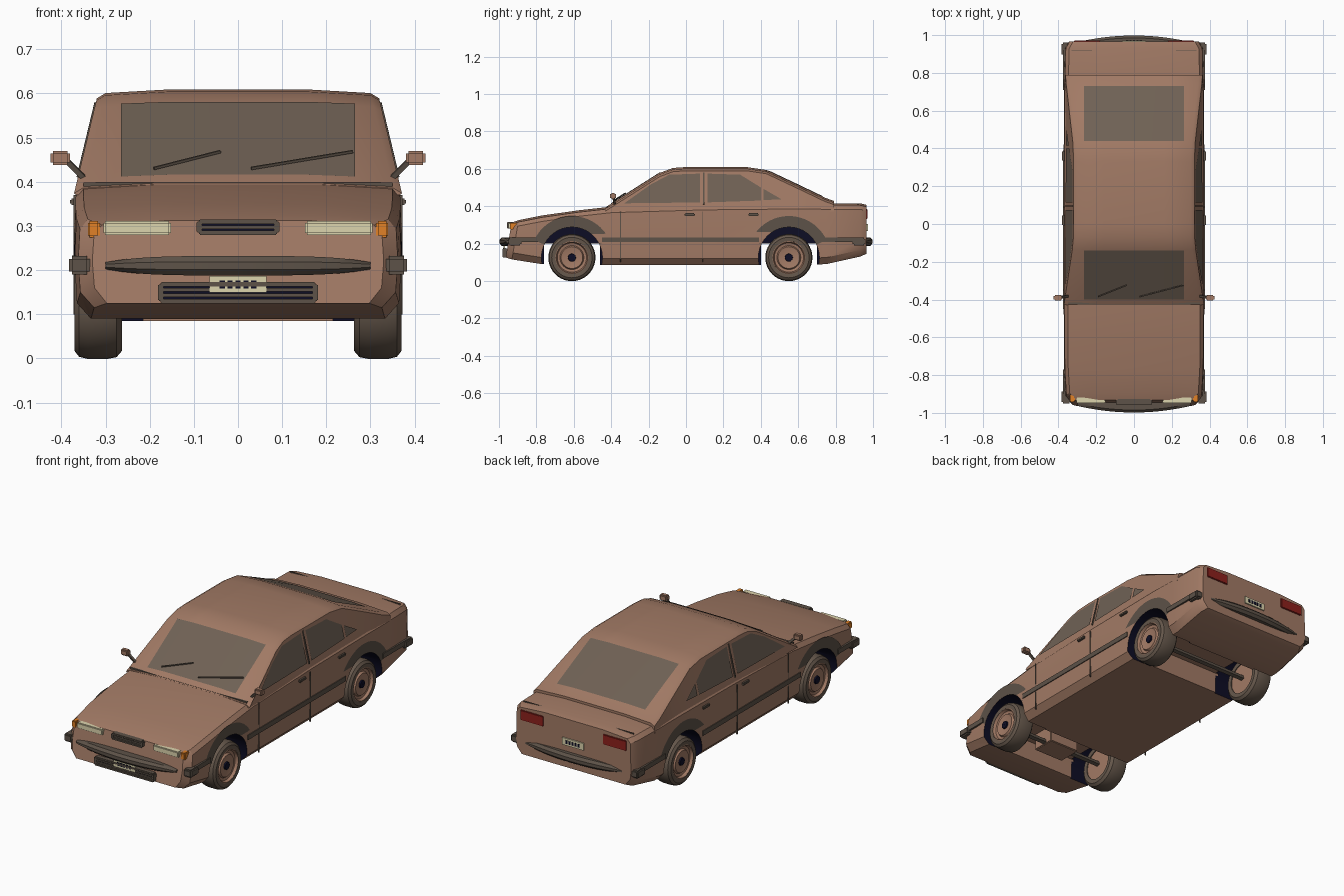
import bpy, bmesh, math
from mathutils import Vector

old = bpy.data.objects.get("Cube")
if old:
    bpy.data.objects.remove(old, do_unlink=True)


def material(name, rgb):
    m = bpy.data.materials.new(name)
    m.use_nodes = True
    m.diffuse_color = (*rgb, 1)
    m.node_tree.nodes["Principled BSDF"].inputs["Base Color"].default_value = (*rgb, 1)
    return m


PAINT = material("brown paint", (0.36, 0.195, 0.13))
GLASS = material("smoked glass", (0.16, 0.12, 0.09))
TRIM = material("dark trim", (0.11, 0.085, 0.065))
RUBBER = material("tyre rubber", (0.13, 0.095, 0.07))
NAVY = material("navy black", (0.004, 0.004, 0.018))
CREAM = material("cream lamp", (0.72, 0.66, 0.42))
ORANGE = material("orange indicator", (0.75, 0.22, 0.02))
RED = material("red lamp", (0.27, 0.015, 0.012))


def make(name, verts, faces, mat, smooth=True, bevel=0, thick=0):
    me = bpy.data.meshes.new(name)
    bm = bmesh.new()
    vs = [bm.verts.new(v) for v in verts]
    for f in faces:
        bm.faces.new([vs[i] for i in f])
    if thick:
        bmesh.ops.solidify(bm, geom=bm.faces[:], thickness=thick)
    bmesh.ops.recalc_face_normals(bm, faces=bm.faces[:])
    if bevel:
        bmesh.ops.bevel(bm, geom=bm.edges[:], offset=bevel, segments=2, affect='EDGES')
    bm.to_mesh(me)
    bm.free()
    me.materials.append(mat)
    ob = bpy.data.objects.new(name, me)
    bpy.context.collection.objects.link(ob)
    if smooth:
        smooth_shade(ob)
    return ob


def smooth_shade(ob):
    bpy.ops.object.select_all(action='DESELECT')
    ob.select_set(True)
    bpy.context.view_layer.objects.active = ob
    bpy.ops.object.shade_smooth_by_angle(angle=math.radians(30))


def loft(name, rings, mat, closed=False, **kw):
    n, m = len(rings[0]), len(rings)
    faces = [(i * n + j, i * n + (j + 1) % n, (i + 1) % m * n + (j + 1) % n, (i + 1) % m * n + j)
             for i in range(m if closed else m - 1) for j in range(n)]
    if not closed:
        faces += [tuple(range(n)), tuple(range((m - 1) * n, m * n))]
    return make(name, [p for r in rings for p in r], faces, mat, **kw)


def box(name, x, y, z, mat, bevel=0):
    ring = lambda yy: [(x[0], yy, z[0]), (x[1], yy, z[0]), (x[1], yy, z[1]), (x[0], yy, z[1])]
    return loft(name, [ring(y[0]), ring(y[1])], mat, smooth=bevel > 0, bevel=bevel)


def bar(name, a, b, r, mat):
    a, b = Vector(a), Vector(b)
    u = (b - a).cross(Vector((0, 1, 0.3))).normalized()
    v = (b - a).normalized().cross(u)
    return loft(name, [[p + r * (u * i + v * j) for i, j in ((1, 1), (-1, 1), (-1, -1), (1, -1))]
                       for p in (a, b)], mat, smooth=False)


def lathe(name, profile, centre, side, mat, seg=40):
    cy, cz = centre
    rings = [[(side * x, cy + r * math.cos(t), cz + r * math.sin(t)) for x, r in profile]
             for t in (math.tau * k / seg for k in range(seg))]
    return loft(name, rings, mat, closed=True)


def interp(table, y):
    for (a, p), (b, q) in zip(table, table[1:]):
        if y <= b:
            return p + (q - p) * (y - a) / (b - a)
    return table[-1][1]


def mirrored(half):
    return half + [(-x, y, z) for x, y, z in reversed(half)]


AXLES = ((-0.61, 0.125), (0.55, 0.125))

# Lower body: stations of y, half width, bottom, shoulder height
STATIONS = [(-0.965, 0.33, 0.125, 0.305), (-0.93, 0.362, 0.115, 0.318), (-0.77, 0.37, 0.09, 0.343),
            (-0.58, 0.372, 0.085, 0.37), (-0.4, 0.372, 0.085, 0.39), (0.1, 0.372, 0.085, 0.405),
            (0.6, 0.372, 0.085, 0.41), (0.75, 0.37, 0.09, 0.408), (0.93, 0.365, 0.13, 0.408),
            (0.965, 0.345, 0.145, 0.4)]
rings = []
for y, w, b, t in STATIONS:
    lean = 0.17 if y < -0.9 else 0
    half = [(w * 0.9, b), (w - 0.005, b + 0.035), (w, 0.22), (w - 0.004, t - 0.025),
            (w - 0.022, t - 0.003), (w * 0.5, t + 0.007)]
    rings.append(mirrored([(x, y + lean * (z - 0.12), z) for x, z in half]))
body = loft("body", rings, PAINT, smooth=False)

# Wheel wells and underside recesses
for i, (y, z) in enumerate(AXLES):
    cutters = [box("recess_cutter", (-0.23, 0.23), (y - 0.15, y + 0.15), (0, 0.2), PAINT)]
    for s in (-1, 1):
        circle = [(y + 0.163 * math.cos(k * math.tau / 40), z + 0.163 * math.sin(k * math.tau / 40))
                  for k in range(40)]
        cutters.append(loft("well_cutter", [[(s * x, p, q) for p, q in circle] for x in (0.215, 0.5)], NAVY))
    for c in cutters:
        c.hide_render = True
        c.hide_set(True)
        mod = body.modifiers.new("cut", 'BOOLEAN')
        mod.operation, mod.solver, mod.object = 'DIFFERENCE', 'EXACT', c
dg = bpy.context.evaluated_depsgraph_get()
cut = bpy.data.meshes.new_from_object(body.evaluated_get(dg))
body.modifiers.clear()
body.data = cut
for ob in [o for o in bpy.data.objects if "cutter" in o.name]:
    bpy.data.objects.remove(ob, do_unlink=True)
cut.materials.clear()
cut.materials.append(PAINT)
cut.materials.append(NAVY)
for f in cut.polygons:
    c = f.center
    near = min(math.hypot(c.y - y, c.z - z) for y, z in AXLES)
    f.material_index = int(near < 0.166 and 0.21 < abs(c.x) < 0.352)
smooth_shade(body)

# Cabin shell
ROOF = [(-0.43, 0.386), (-0.14, 0.57), (-0.07, 0.596), (0.0, 0.601), (0.33, 0.6), (0.43, 0.585),
        (0.6, 0.505), (0.74, 0.438), (0.79, 0.42)]
side_x = lambda z: 0.365 - 0.24 * (z - 0.4)
rings = []
for y, t in ROOF:
    w = side_x(t - 0.012)
    rings.append(mirrored([(0.366, y, 0.37), (w, y, t - 0.012), (w - 0.02, y, t), (w * 0.5, y, t + 0.008)]))
loft("cabin", rings, PAINT)

# Windscreen and rear window, following the crown of the roof
def top_glass(name, ys):
    xs = (-0.265, -0.16, 0.16, 0.265)
    verts = [(x, y, interp(ROOF, y) + (0.011 if abs(x) < 0.2 else 0.007)) for y in ys for x in xs]
    faces = [(r * 4 + k, r * 4 + k + 1, r * 4 + k + 5, r * 4 + k + 4)
             for r in range(len(ys) - 1) for k in range(3)]
    make(name, verts, faces, GLASS, thick=0.006)


top_glass("windscreen", (-0.4, -0.14))
top_glass("rear_window", (0.44, 0.6, 0.73))
for a, b in (((-0.19, -0.385), (-0.04, -0.325)), ((0.03, -0.385), (0.26, -0.325))):
    bar("wiper", *[(x, y, interp(ROOF, y) + 0.016) for x, y in (a, b)], 0.003, TRIM)

# Side windows, seams, handles, mirrors, stripes and arches
WINDOWS = {"front_side_window": [(-0.33, 0.415), (-0.19, 0.515), (-0.09, 0.568), (0.075, 0.574), (0.075, 0.42)],
           "rear_side_window": [(0.115, 0.42), (0.115, 0.574), (0.29, 0.568), (0.4, 0.5), (0.4, 0.43)],
           "quarter_window": [(0.415, 0.432), (0.415, 0.492), (0.51, 0.437)]}
for s in (-1, 1):
    for name, pts in WINDOWS.items():
        make(name, [(s * (side_x(z) + 0.002), y, z) for y, z in pts], [range(len(pts))], GLASS,
             smooth=False, thick=0.004)
    bar("pillar_seam", (s * side_x(0.41), 0.095, 0.41), (s * side_x(0.58), 0.095, 0.58), 0.003, TRIM)
    span = sorted((s * 0.366, s * 0.376))
    for y in (0.02, 0.36):
        box("door_handle", sorted((s * 0.362, s * 0.38)), (y - 0.027, y + 0.027), (0.348, 0.362), TRIM, 0.003)
    for y in (-0.35, 0.09):
        box("door_seam", sorted((s * 0.366, s * 0.3728)), (y - 0.002, y + 0.002), (0.1, 0.37), TRIM)
    for ys in ((-0.9, -0.77), (-0.45, 0.39), (0.71, 0.92)):
        box("side_stripe", span, ys, (0.207, 0.233), TRIM)
    box("mirror", sorted((s * 0.38, s * 0.425)), (-0.405, -0.375), (0.438, 0.47), PAINT, 0.006)
    bar("mirror_stalk", (s * 0.345, -0.38, 0.405), (s * 0.388, -0.388, 0.448), 0.006, TRIM)
    for name, y in (("front_bumper_end", -0.915), ("rear_bumper_end", 0.925)):
        box(name, sorted((s * 0.335, s * 0.383)), (y - 0.035, y + 0.035), (0.19, 0.232), TRIM, 0.007)
    for cy, cz in AXLES:
        n = 24
        arc = [math.radians(25 + 130 * k / n) for k in range(n + 1)]
        verts = [(s * 0.371, cy + r * math.cos(t), cz + r * math.sin(t)) for t in arc for r in (0.163, 0.222)]
        make("arch_trim", verts, [(2 * k, 2 * k + 1, 2 * k + 3, 2 * k + 2) for k in range(n)], TRIM,
             thick=0.007)
        # Wheel: tyre, dished rim and hub
        lathe("tyre", [(0.265, 0.085), (0.263, 0.108), (0.275, 0.122), (0.295, 0.126), (0.34, 0.126),
                       (0.36, 0.121), (0.37, 0.108), (0.368, 0.088)], (cy, cz), s, RUBBER)
        lathe("rim", [(0.27, 0.001), (0.27, 0.09), (0.366, 0.09), (0.369, 0.084), (0.355, 0.078),
                      (0.352, 0.064), (0.362, 0.058), (0.356, 0.03), (0.356, 0.001)], (cy, cz), s, PAINT)
        lathe("hub", [(0.35, 0.001), (0.35, 0.022), (0.364, 0.02), (0.364, 0.001)], (cy, cz), s, NAVY, 20)
    # Lamps
    box("headlamp", sorted((s * 0.152, s * 0.305)), (-0.948, -0.915), (0.28, 0.311), CREAM, 0.004)
    box("indicator", sorted((s * 0.313, s * 0.34)), (-0.942, -0.895), (0.274, 0.311), ORANGE, 0.004)
    box("tail_lamp", sorted((s * 0.18, s * 0.318)), (0.95, 0.971), (0.33, 0.385), RED, 0.003)

# Curved bumpers tapering towards the corners
for name, d in (("front_bumper", -1), ("rear_bumper", 1)):
    rings = []
    for k in range(17):
        x = -0.3 + 0.6 * k / 16
        q = (x / 0.3) ** 2
        h, y = 0.022 - 0.014 * q * q, 0.985 - 0.035 * q
        rings.append([(x, d * 0.93, 0.21 - h), (x, d * y, 0.21 - h), (x, d * (y + 0.013), 0.21 - h * 0.4),
                      (x, d * (y + 0.013), 0.21 + h * 0.4), (x, d * y, 0.21 + h), (x, d * 0.93, 0.21 + h)])
    loft(name, rings, TRIM)

# Grilles with frames and slats
def grille(name, w, z0, z1, y, slats):
    box(name + "_back", (-w, w), (y, y + 0.03), (z0, z1), NAVY)
    for z in (z0, z1):
        box(name + "_frame", (-w, w), (y - 0.012, y + 0.02), (z - 0.005, z + 0.005), TRIM, 0.002)
    for x in (-w, w):
        box(name + "_frame", (x - 0.006, x + 0.006), (y - 0.012, y + 0.02), (z0, z1), TRIM, 0.002)
    for k in range(slats):
        z = z0 + (z1 - z0) * (k + 1) / (slats + 1)
        box(name + "_slat", (-w, w), (y - 0.007, y + 0.01), (z - 0.004, z + 0.004), TRIM)


grille("upper_grille", 0.088, 0.285, 0.31, -0.945, 1)
grille("lower_grille", 0.175, 0.13, 0.168, -0.968, 2)

# Blank number plates with a row of dark marks
for name, y, z in (("front_plate", -0.972, 0.168), ("rear_plate", 0.968, 0.285)):
    box(name, (-0.064, 0.064), (y - 0.004, y + 0.004), (z - 0.019, z + 0.019), CREAM)
    for k in range(5):
        x = -0.036 + 0.018 * k
        box(name + "_mark", (x - 0.006, x + 0.006), (y - 0.006, y + 0.006), (z - 0.009, z + 0.009), NAVY)

# Cowl edge, boot seam, engine sump and axles
box("cowl_edge", (-0.35, 0.35), (-0.425, -0.415), (0.385, 0.398), TRIM)
box("boot_seam", (-0.33, 0.33), (0.918, 0.922), (0.4, 0.4125), TRIM)
box("engine_sump", (-0.09, 0.09), (-0.69, -0.56), (0.11, 0.21), PAINT, 0.004)
for y, z in AXLES:
    bar("axle", (-0.28, y, z), (0.28, y, z), 0.01, TRIM)
